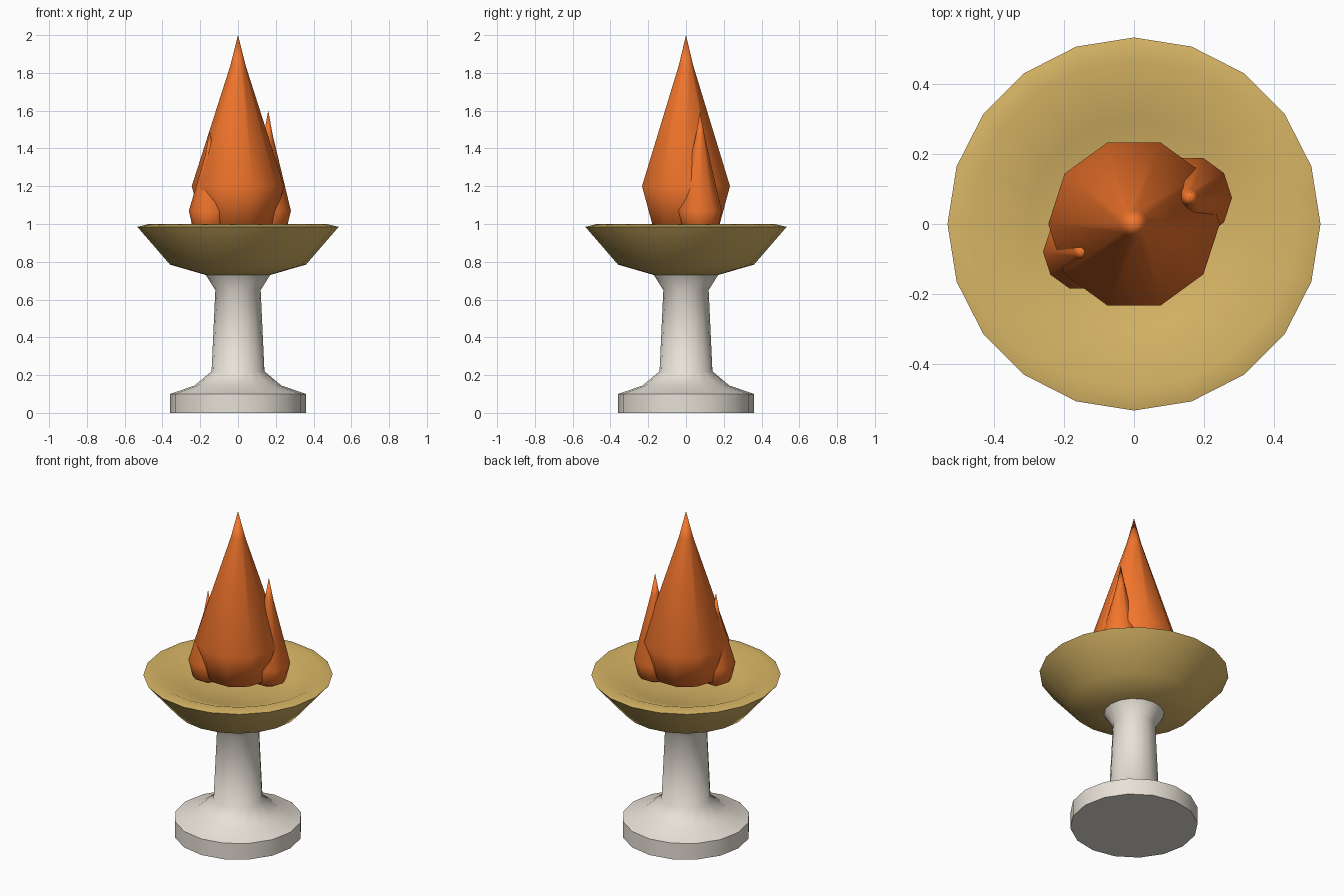
import bpy, bmesh, math

if "Cube" in bpy.data.objects:
    bpy.data.objects.remove(bpy.data.objects["Cube"])

def material(name, rgb):
    m = bpy.data.materials.new(name)
    m.diffuse_color = (*rgb, 1)
    m.use_nodes = True
    m.node_tree.nodes["Principled BSDF"].inputs["Base Color"].default_value = m.diffuse_color
    return m

def lathe(name, profile, sides, mat, centre=(0, 0), angle=35):
    """Spin an (r, z) profile around a vertical axis; r = 0 makes a pole."""
    bm = bmesh.new()
    rings = []
    for r, z in profile:
        if r == 0:
            rings.append([bm.verts.new((0, 0, z))] * sides)
        else:
            rings.append([bm.verts.new((r * math.cos(2 * math.pi * i / sides),
                                        r * math.sin(2 * math.pi * i / sides), z))
                          for i in range(sides)])
    for a, b in zip(rings, rings[1:]):
        for i in range(sides):
            j = (i + 1) % sides
            bm.faces.new(list(dict.fromkeys((a[i], a[j], b[j], b[i]))))
    bmesh.ops.recalc_face_normals(bm, faces=bm.faces)
    mesh = bpy.data.meshes.new(name)
    bm.to_mesh(mesh)
    bm.free()
    mesh.materials.append(mat)
    ob = bpy.data.objects.new(name, mesh)
    ob.location = (*centre, 0)
    bpy.context.collection.objects.link(ob)
    bpy.ops.object.select_all(action='DESELECT')
    ob.select_set(True)
    bpy.context.view_layer.objects.active = ob
    bpy.ops.object.shade_smooth_by_angle(angle=math.radians(angle))
    return ob

stone = material("stone", (0.80, 0.75, 0.67))
brass = material("brass", (0.68, 0.46, 0.13))
fire = material("fire", (0.90, 0.18, 0.025))

# Stone pedestal
lathe("pedestal", [(0, 0), (0.36, 0), (0.36, 0.10), (0.23, 0.145), (0.14, 0.22),
                   (0.12, 0.65), (0.17, 0.73), (0, 0.73)], 16, stone, angle=50)

# Shallow bowl with a bevelled rim
lathe("bowl", [(0, 0.725), (0.17, 0.73), (0.36, 0.785), (0.533, 0.985), (0.47, 1.0),
               (0.30, 0.93), (0, 0.90)], 20, brass, angle=60)

# Flames: one tall, two small ones tucked against its sides
lathe("main_flame", [(0, 0.92), (0.185, 0.99), (0.245, 1.2), (0.04, 1.84), (0, 2.0)],
      10, fire, angle=60)
for name, centre, r, top in (("right_flame", (0.16, 0.075), 0.12, 1.6),
                             ("left_flame", (-0.15, -0.08), 0.11, 1.5)):
    lathe(name, [(0, 0.92), (r * 0.8, 0.97), (r, 1.07), (r * 0.2, top - 0.13), (0, top)],
          10, fire, centre, angle=60)
